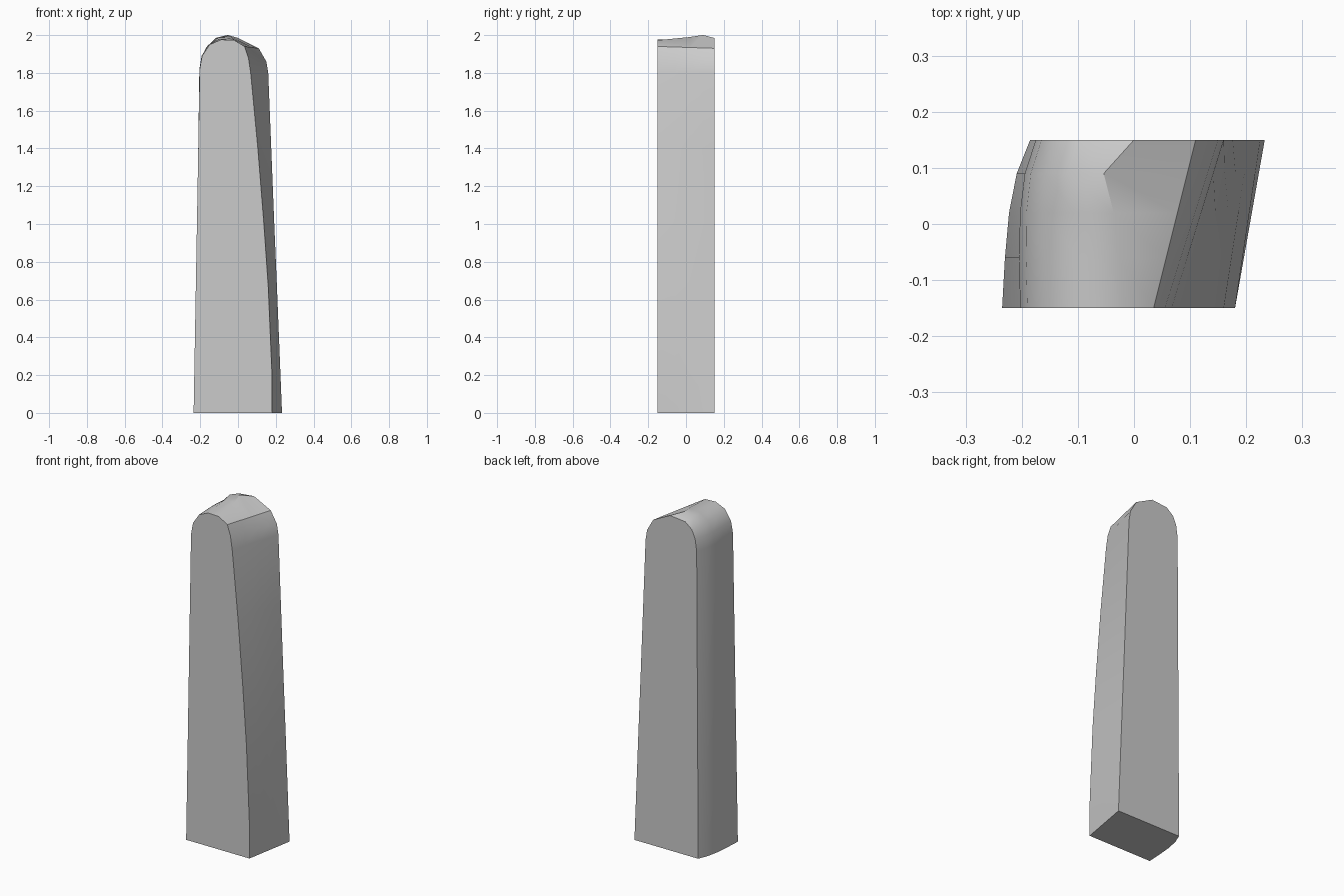
import bpy, bmesh
from math import radians
from mathutils import Vector

cube = bpy.data.objects.get("Cube")
if cube:
    bpy.data.objects.remove(cube, do_unlink=True)

# Matching outlines (x, z), from the lower right over the rounded cap to the lower left
front = [(.18, 0), (.18, .2), (.16, .67), (.137, 1.0), (.105, 1.4), (.067, 1.8),
         (.055, 1.88), (.035, 1.94), (-.02, 1.973), (-.09, 1.976),
         (-.15, 1.95), (-.19, 1.89), (-.203, 1.82), (-.235, 0)]
back = [(.233, 0), (.225, .2), (.206, .67), (.192, 1.0), (.176, 1.4), (.16, 1.8),
        (.15, 1.86), (.11, 1.93), (0, 1.985), (-.1, 1.975),
        (-.143, 1.94), (-.165, 1.89), (-.175, 1.82), (-.185, 0)]
crown, shoulder = 8, 9

# Depth, outward bulge of the left side, rise of the crown
stations = [(-.15, 0, 0), (-.06, .01, .3), (.02, .016, .55), (.09, .014, 1), (.15, 0, 0)]


def section(y, bulge, rise):
    t = (y + .15) / .3
    points = []
    for i, (f, b) in enumerate(zip(front, back)):
        p = Vector(f).lerp(Vector(b), t)
        if i == crown:
            p += Vector((-.05, .018)) * rise
        elif i == shoulder:
            p += Vector((-.02, .01)) * rise
        elif i > shoulder:
            p.x -= bulge
        points.append((p.x, y, p.y))
    return points


# Slab body lofted through the sections
bm = bmesh.new()
rings = [[bm.verts.new(p) for p in section(*s)] for s in stations]
n = len(front)
for a, b in zip(rings, rings[1:]):
    for i in range(n):
        j = (i + 1) % n
        bm.faces.new((a[i], a[j], b[j], b[i]))
bm.faces.new(rings[0])
bm.faces.new(rings[-1])
bmesh.ops.recalc_face_normals(bm, faces=bm.faces)

mesh = bpy.data.meshes.new("stone_slab")
bm.to_mesh(mesh)
bm.free()
slab = bpy.data.objects.new("stone_slab", mesh)
bpy.context.collection.objects.link(slab)

# Plain grey stone
grey = bpy.data.materials.new("stone_grey")
grey.use_nodes = True
colour = (.6, .6, .6, 1)
grey.diffuse_color = colour
grey.node_tree.nodes["Principled BSDF"].inputs["Base Color"].default_value = colour
mesh.materials.append(grey)

# Smooth sides with crisp end faces
bpy.context.view_layer.objects.active = slab
slab.select_set(True)
bpy.ops.object.shade_smooth_by_angle(angle=radians(35))
